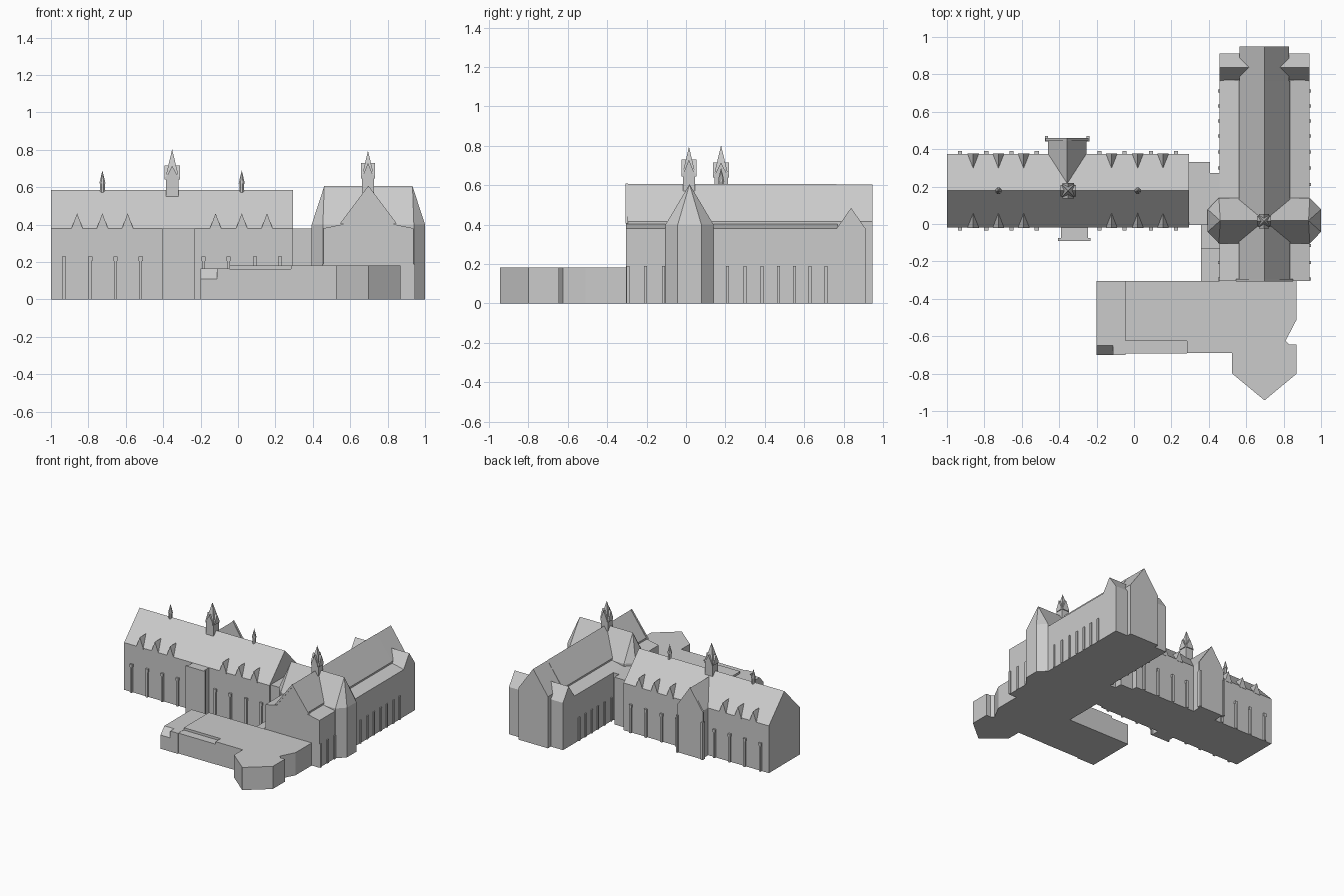
import bpy, bmesh, math
from mathutils import Vector

if "Cube" in bpy.data.objects:
    bpy.data.objects.remove(bpy.data.objects["Cube"])


def prism(name, pts, axis, a, b):
    """Extrude a 2D profile along an axis from a to b (x: yz, y: xz, z: xy profile)."""
    place = {'x': lambda p, t: (t, p[0], p[1]),
             'y': lambda p, t: (p[0], t, p[1]),
             'z': lambda p, t: (p[0], p[1], t)}[axis]
    bm = bmesh.new()
    face = bm.faces.new([bm.verts.new(place(p, a)) for p in pts])
    ext = bmesh.ops.extrude_face_region(bm, geom=[face])
    verts = [g for g in ext['geom'] if isinstance(g, bmesh.types.BMVert)]
    offset = Vector(place((0, 0), b)) - Vector(place((0, 0), a))
    bmesh.ops.translate(bm, verts=verts, vec=offset)
    return finish(name, bm)


def finish(name, bm):
    bmesh.ops.recalc_face_normals(bm, faces=bm.faces[:])
    mesh = bpy.data.meshes.new(name)
    bm.to_mesh(mesh)
    bm.free()
    ob = bpy.data.objects.new(name, mesh)
    bpy.context.collection.objects.link(ob)
    return ob


def box(name, x0, x1, y0, y1, z0, z1):
    return prism(name, [(x0, y0), (x1, y0), (x1, y1), (x0, y1)], 'z', z0, z1)


def gable(name, axis, c, half, eave, peak, a, b, base=0):
    """House-shaped prism; a plain triangle when base equals eave."""
    pts = [(c - half, eave), (c, peak), (c + half, eave)]
    if base < eave:
        pts = [(c - half, base)] + pts + [(c + half, base)]
    return prism(name, pts, axis, a, b)


def spire(name, x, y, r, z0, z1, sides):
    """Pointed cone; for four sides r is the half width."""
    bm = bmesh.new()
    k = r * math.sqrt(2) if sides == 4 else r
    ring = [bm.verts.new((x + k * math.cos(math.pi * (2 * i + 1) / sides),
                          y + k * math.sin(math.pi * (2 * i + 1) / sides), z0))
            for i in range(sides)]
    tip = bm.verts.new((x, y, z1))
    bm.faces.new(ring)
    for i in range(sides):
        bm.faces.new((ring[i], ring[(i + 1) % sides], tip))
    return finish(name, bm)


# Long hall with a gabled roof
RY = 0.178
gable("hall", 'x', RY, 0.197, 0.38, 0.585, -1.0, 0.293)

# Roof dormers and wall buttresses on both long sides
for x in (-0.86, -0.725, -0.59, -0.12, 0.02, 0.155):
    gable("front_dormer", 'y', x, 0.03, 0.38, 0.46, -0.021, 0.06, 0.37)
    gable("back_dormer", 'y', x, 0.03, 0.38, 0.46, 0.296, 0.377, 0.37)
for x in (-0.93, -0.79, -0.655, -0.52, -0.185, -0.05, 0.09, 0.225):
    for name, wall, out in (("front_buttress", -0.015, -0.034), ("back_buttress", 0.37, 0.39)):
        box(name, x - 0.008, x + 0.008, *sorted((wall, out)), 0, 0.205)
        box(name + "_cap", x - 0.011, x + 0.011, *sorted((wall, out)), 0.205, 0.228)

# Front porch and gabled rear wing
box("porch", -0.39, -0.245, -0.08, 0.0, 0, 0.38)
box("porch_front", -0.405, -0.232, -0.09, -0.075, 0, 0.38)
gable("rear_wing", 'y', -0.357, 0.102, 0.38, 0.545, 0.19, 0.45)
gable("rear_wing_front", 'y', -0.357, 0.115, 0.38, 0.55, 0.445, 0.46)
for x in (-0.468, -0.246):
    box("rear_wing_buttress", x - 0.008, x + 0.008, 0.44, 0.47, 0, 0.3)


def belfry(name, x, y, h, z0, z1, z2, z3):
    """Square shaft, four projecting gablets and a pointed spire."""
    box(name + "_shaft", x - h, x + h, y - h, y + h, z0, z1)
    e = h + 0.007
    gable(name + "_gablet_x", 'x', y, h * 0.9, z1 - 0.005, z2, x - e, x + e, z1 - 0.02)
    gable(name + "_gablet_y", 'y', x, h * 0.9, z1 - 0.005, z2, y - e, y + e, z1 - 0.02)
    spire(name + "_spire", x, y, h, z1, z3, 4)


belfry("hall_belfry", -0.352, 0.178, 0.034, 0.55, 0.66, 0.715, 0.802)
belfry("church_belfry", 0.695, 0.015, 0.031, 0.57, 0.665, 0.73, 0.795)

# Small ridge turrets
for x in (-0.725, 0.02):
    ring = [(x + 0.014 * math.cos(a), RY + 0.014 * math.sin(a))
            for a in [math.pi * (2 * i + 1) / 8 for i in range(8)]]
    prism("ridge_turret", ring, 'z', 0.565, 0.625)
    spire("ridge_turret_spire", x, RY, 0.018, 0.62, 0.69, 8)

# Flat links between hall and church
box("link", 0.29, 0.405, -0.005, 0.332, 0, 0.38)
box("link_inner", 0.40, 0.46, -0.005, 0.272, 0, 0.38)
box("side_room", 0.357, 0.46, -0.13, 0.0, 0, 0.18)
box("side_room_low", 0.357, 0.46, -0.305, -0.13, 0, 0.165)

# Church nave with low side aisles
CX = 0.697
gable("nave", 'y', CX, 0.136, 0.415, 0.605, -0.305, 0.765)
prism("aisles", [(0.457, 0), (0.457, 0.38), (0.562, 0.402), (0.832, 0.402), (0.938, 0.38), (0.938, 0)],
      'y', -0.305, 0.77)
gable("chancel", 'y', CX, 0.132, 0.415, 0.603, 0.76, 0.948)
gable("chancel_cross_gable", 'x', 0.838, 0.073, 0.38, 0.485, 0.457, 0.938)

# Raised coping along the front gable
prism("front_coping", [(0.545, 0.405), (CX, 0.608), (0.849, 0.405), (0.832, 0.405), (CX, 0.585),
                       (0.562, 0.405)], 'y', -0.308, -0.295)

# Transept with faceted ends and hipped roof
TY = 0.018
half = [(0.94, -0.104), (1.0, -0.042), (1.0, 0.078), (0.94, 0.14)]
outline = half + [(2 * CX - x, y) for x, y in reversed(half)]
prism("transept_walls", outline, 'z', 0, 0.40)
bm = bmesh.new()
v = [bm.verts.new((x, y, 0.40)) for x, y in outline]
r, l = bm.verts.new((0.933, TY, 0.605)), bm.verts.new((2 * CX - 0.933, TY, 0.605))
bm.faces.new(v)
for i in range(3):
    bm.faces.new((v[i], v[i + 1], r))
    bm.faces.new((v[i + 4], v[i + 5], l))
bm.faces.new((v[3], v[4], l, r))
bm.faces.new((v[7], v[0], r, l))
finish("transept_roof", bm)

# Aisle buttresses
for y in (-0.295, -0.205, -0.115, 0.21, 0.30, 0.385, 0.47, 0.55, 0.63, 0.71):
    box("right_aisle_buttress", 0.93, 0.946, y - 0.008, y + 0.008, 0, 0.19)
    if y > 0.29 or y < -0.2:
        box("left_aisle_buttress", 0.449, 0.465, y - 0.008, y + 0.008, 0, 0.19)

# Low flat-roofed annex with pointed bay
prism("annex", [(-0.045, -0.305), (0.87, -0.305), (0.87, -0.51), (0.81, -0.625), (0.83, -0.645),
                (0.87, -0.645), (0.87, -0.80), (0.698, -0.943), (0.525, -0.80), (0.525, -0.69),
                (0.283, -0.69), (0.283, -0.625), (-0.045, -0.625)], 'z', 0, 0.182)
box("annex_left_end", -0.2, -0.045, -0.65, -0.305, 0, 0.165)
box("annex_front_strip", -0.045, 0.283, -0.692, -0.625, 0, 0.163)
prism("annex_corner_slope", [(-0.65, 0), (-0.65, 0.165), (-0.70, 0.11), (-0.70, 0)], 'x', -0.2, -0.113)
box("annex_corner", -0.113, -0.045, -0.70, -0.65, 0, 0.165)
